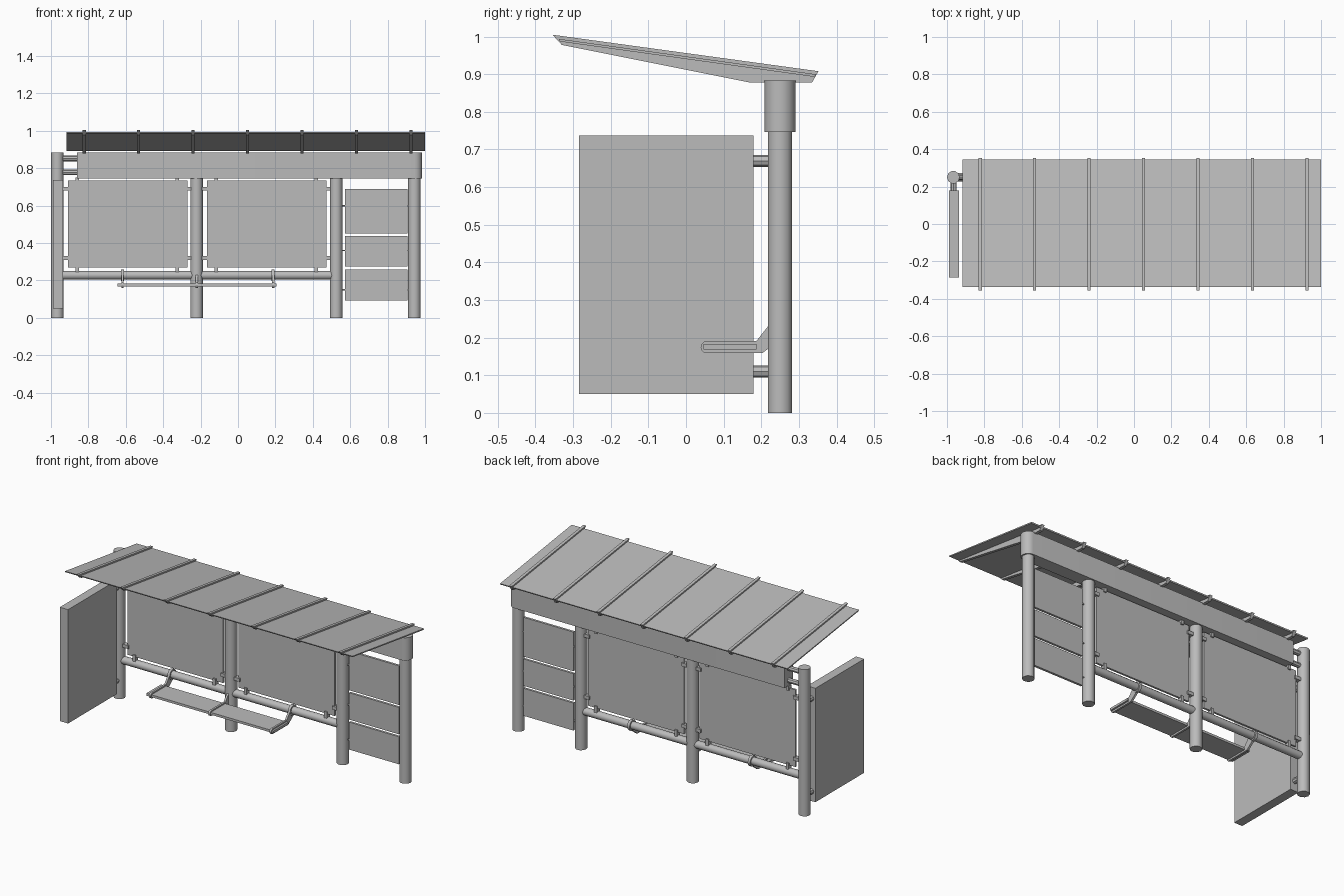
import bpy, bmesh
from math import sin, cos, pi, radians

cube = bpy.data.objects.get("Cube")
if cube:
    bpy.data.objects.remove(cube, do_unlink=True)

grey = bpy.data.materials.new("plain grey")
grey.use_nodes = True
grey.diffuse_color = (0.5, 0.5, 0.5, 1)
grey.node_tree.nodes["Principled BSDF"].inputs["Base Color"].default_value = grey.diffuse_color


def prism(name, profile, axis, start, end, smooth=False):
    """Extrude a flat profile along one axis between two positions."""
    def place(p, t):
        u, v = p
        return {"x": (t, u, v), "y": (u, t, v), "z": (u, v, t)}[axis]
    bm = bmesh.new()
    face = bm.faces.new([bm.verts.new(place(p, start)) for p in profile])
    out = bmesh.ops.extrude_face_region(bm, geom=[face])
    shift = place((0, 0), end - start)
    moved = [g for g in out["geom"] if isinstance(g, bmesh.types.BMVert)]
    bmesh.ops.translate(bm, verts=moved, vec=shift)
    bmesh.ops.recalc_face_normals(bm, faces=bm.faces)
    mesh = bpy.data.meshes.new(name)
    bm.to_mesh(mesh)
    bm.free()
    mesh.materials.append(grey)
    obj = bpy.data.objects.new(name, mesh)
    bpy.context.collection.objects.link(obj)
    if smooth:
        bpy.ops.object.select_all(action="DESELECT")
        obj.select_set(True)
        bpy.context.view_layer.objects.active = obj
        bpy.ops.object.shade_smooth_by_angle(angle=radians(40))
    return obj


def arc(u, v, r, a0, a1, steps):
    return [(u + r * cos(a0 + (a1 - a0) * i / steps),
             v + r * sin(a0 + (a1 - a0) * i / steps)) for i in range(steps + 1)]


def rod(name, axis, u, v, r, start, end, sides=10):
    return prism(name, arc(u, v, r, 0, 2 * pi, sides)[:-1], axis, start, end, True)


def box(name, x0, x1, y0, y1, z0, z1):
    return prism(name, [(x0, y0), (x1, y0), (x1, y1), (x0, y1)], "z", z0, z1)


Y = 0.25          # line of the posts
POST_R = 0.034
POSTS = {"right_end_post": -0.966, "middle_post": -0.221,
         "inner_left_post": 0.525, "left_end_post": 0.943}

# Posts
for name, x in POSTS.items():
    rod(name, "z", x, Y, POST_R, 0, 0.885 if x < -0.9 else 0.86)

# Roof beam with a rounded left end
beam = [(-0.862, Y - 0.04)] + arc(0.943, Y, 0.041, -pi / 2, pi / 2, 10) + [(-0.862, Y + 0.04)]
prism("roof_beam", beam, "z", 0.746, 0.884, True)
for i, z in enumerate((0.852, 0.778)):
    rod(f"beam_link_{i + 1}", "x", Y, z, 0.015, -0.96, -0.85, 8)

# Sloping roof sheet and its tapered ribs
sheet = [(-0.338, 0.994), (0.345, 0.9), (0.342, 0.893), (-0.335, 0.987)]
prism("roof_sheet", sheet, "x", -0.918, 1.0)
rib = [(-0.355, 1.005), (0.352, 0.908), (0.335, 0.878), (0.17, 0.878), (-0.33, 0.978)]
for i in range(7):
    x = -0.823 + i * 0.2913
    prism(f"roof_rib_{i + 1}", rib, "x", x - 0.009, x + 0.009)

# Thick side panel and its pegs
box("side_panel", -0.99, -0.935, -0.285, 0.18, 0.05, 0.737)
for i, z in enumerate((0.67, 0.11)):
    rod(f"side_panel_peg_{i + 1}", "y", -0.964, z, 0.016, 0.17, 0.235, 8)

# Back panes, held by small clips, with a rail below each
for side, x0, post0, post1 in (("right", -0.91, -0.966, -0.221),
                               ("left", -0.166, -0.221, 0.525)):
    x1 = x0 + 0.64
    box(f"{side}_back_pane", x0, x1, Y - 0.006, Y + 0.006, 0.27, 0.735)
    rod(f"{side}_rail", "x", Y, 0.228, 0.023, post0, post1 - 0.02, 12)
    for j, x in enumerate((x0 + 0.05, x1 - 0.055)):
        box(f"{side}_top_clip_{j + 1}", x - 0.009, x + 0.009, Y - 0.014, Y + 0.014, 0.722, 0.75)
        box(f"{side}_bottom_clip_{j + 1}", x - 0.009, x + 0.009, Y - 0.014, Y + 0.014, 0.24, 0.284)
    for j, z in enumerate((0.69, 0.32)):
        box(f"{side}_outer_clip_{j + 1}", post0 + 0.025, x0 + 0.012, Y - 0.014, Y + 0.014, z - 0.01, z + 0.01)
        box(f"{side}_inner_clip_{j + 1}", x1 - 0.012, post1 - 0.025, Y - 0.014, Y + 0.014, z - 0.01, z + 0.01)

# Three boards between the left posts
for i, (z0, z1) in enumerate(((0.094, 0.26), (0.275, 0.437), (0.452, 0.688))):
    box(f"end_board_{i + 1}", 0.572, 0.905, Y - 0.007, Y + 0.007, z0, z1)
for i, z in enumerate((0.15, 0.36, 0.6)):
    rod(f"board_pin_{i + 1}", "x", Y, z, 0.004, 0.53, 0.94, 6)

# Narrow perch seat on bent brackets that wrap the rail
box("seat", -0.645, 0.205, 0.047, 0.187, 0.169, 0.183)
bracket = arc(0.055, 0.175, 0.016, pi / 2, 3 * pi / 2, 6) + [
    (0.203, 0.159), (0.218, 0.17), (0.255, 0.2), (0.245, 0.25), (0.222, 0.235), (0.187, 0.191)]
for i, x in enumerate((-0.617, -0.221, 0.188)):
    prism(f"seat_bracket_{i + 1}", bracket, "x", x - 0.006, x + 0.006)
    rod(f"bracket_collar_{i + 1}", "x", Y, 0.228, 0.032, x - 0.008, x + 0.008, 12)
